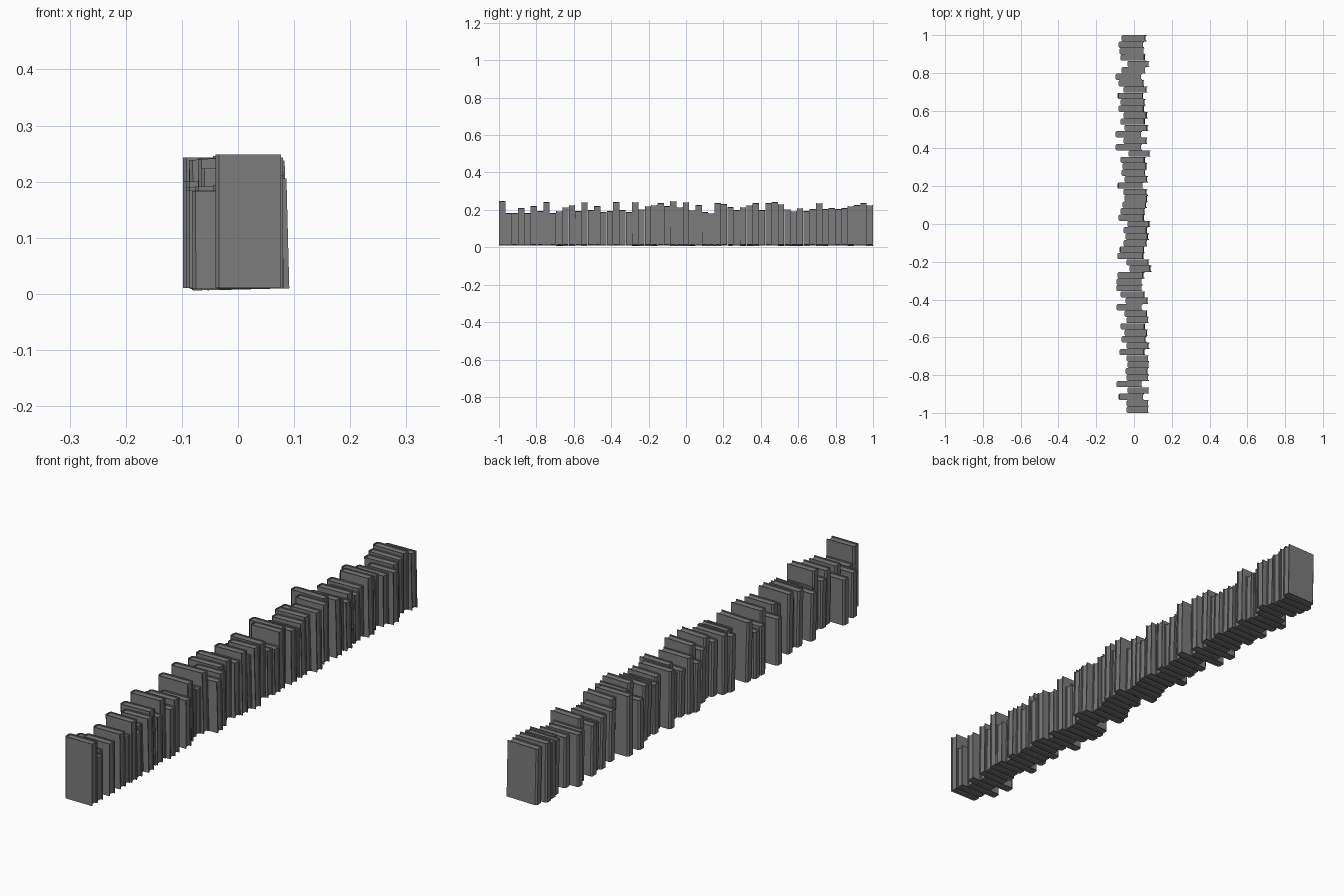
import bpy
import bmesh
import math
import random
from mathutils import Matrix, Vector

random.seed(4)
if "Cube" in bpy.data.objects:
    bpy.data.objects.remove(bpy.data.objects["Cube"], do_unlink=True)

# Single cloth-grey colour
grey = bpy.data.materials.new("book_grey")
grey.use_nodes = True
colour = (0.2, 0.2, 0.2, 1)
grey.diffuse_color = colour
grey.node_tree.nodes["Principled BSDF"].inputs["Base Color"].default_value = colour

# Per book, front to back: steps below the tallest, and steps the spine is pushed in
drops = [0, 12, 12, 7, 12, 5, 10, 1, 12, 10, 6, 4, 10, 1, 9, 5, 11, 10, 1, 9,
         11, 1, 8, 5, 4, 2, 5, 0, 6, 1, 9, 4, 11, 12, 2, 3, 6, 9, 6, 4,
         2, 9, 2, 1, 3, 8, 10, 7, 10, 8, 2, 8, 7, 8, 7, 5, 4, 2, 4]
insets = [11, 11, 3, 12, 1, 11, 10, 12, 11, 4, 11, 6, 9, 5, 11, 9, 1, 10, 5, 1,
          1, 2, 14, 11, 2, 4, 8, 10, 8, 12, 3, 5, 7, 9, 8, 2, 9, 6, 7, 5,
          13, 0, 8, 0, 9, 5, 8, 3, 5, 2, 8, 3, 0, 6, 12, 5, 4, 3, 6]

STEP = 0.0053
FLOOR = 0.01
BOARD = 0.004
ROUND = 0.006
RECESS = 0.004


def extrude_profile(bm, points, bottom, top):
    """Turn a flat outline into a closed upright prism."""
    face = bm.faces.new([bm.verts.new((x, y, bottom)) for x, y in points])
    result = bmesh.ops.extrude_face_region(bm, geom=[face], use_keep_orig=True)
    raised = [v for v in result["geom"] if isinstance(v, bmesh.types.BMVert)]
    bmesh.ops.translate(bm, verts=raised, vec=Vector((0, 0, top - bottom)))


def make_book(left, right, y, thickness, height, tilt):
    """Hard cover wrapped round a recessed page block, origin at the lower fore-edge."""
    bm = bmesh.new()
    spine = left - right
    half = thickness / 2
    inner = half - BOARD

    # Cover: one half of the outline, mirrored to the other board
    board = [(spine + BOARD, inner), (0, inner), (0, half),
             (spine + ROUND, half), (spine, half - ROUND)]
    outline = board + [(px, -py) for px, py in reversed(board)]
    extrude_profile(bm, outline, 0, height)

    # Page block
    pages = [(spine + BOARD, -inner), (-RECESS, -inner),
             (-RECESS, inner), (spine + BOARD, inner)]
    extrude_profile(bm, pages, RECESS, height - RECESS)

    bmesh.ops.recalc_face_normals(bm, faces=bm.faces)
    mesh = bpy.data.meshes.new("book")
    # Slight lean toward the spine
    shift = math.sin(tilt) * height
    bm.transform(Matrix.Translation((right + shift, y, FLOOR))
                 @ Matrix.Rotation(-tilt, 4, "Y"))
    bm.to_mesh(mesh)
    bm.free()
    mesh.materials.append(grey)
    book = bpy.data.objects.new("book", mesh)
    bpy.context.collection.objects.link(book)


# Row of books
pitch = 2 / len(drops)
for i, (drop, inset) in enumerate(zip(drops, insets)):
    left = -0.098 + inset * STEP
    right = 0.045 + 0.6 * (inset - 1) * STEP
    height = 0.248 - drop * STEP - FLOOR
    upright = i < 2 or inset < 2
    tilt = 0 if upright else math.radians(random.uniform(0, 1.8))
    make_book(left, right, -1 + (i + 0.5) * pitch, pitch - 0.0005, height, tilt)
